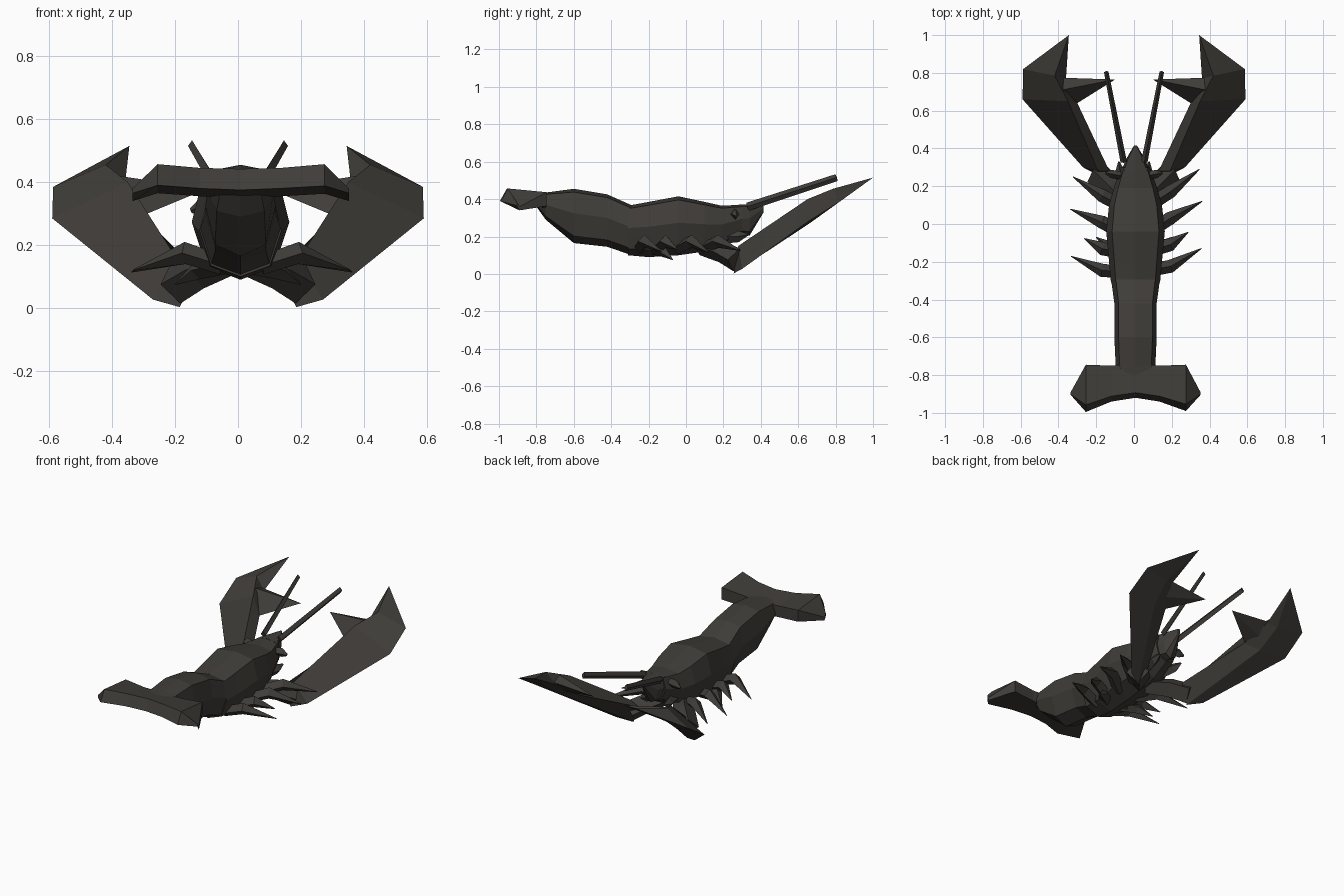
import bpy, bmesh
from mathutils import Vector

if "Cube" in bpy.data.objects:
    bpy.data.objects.remove(bpy.data.objects["Cube"])

shell = bpy.data.materials.new("dark_shell")
shell.diffuse_color = (0.05, 0.046, 0.04, 1)
shell.use_nodes = True
shell.node_tree.nodes["Principled BSDF"].inputs["Base Color"].default_value = shell.diffuse_color


def loft(name, rings, mirror=False):
    """Skin equal-sized rings of points into a closed flat-shaded solid."""
    bm = bmesh.new()
    loops = [[bm.verts.new(p) for p in r] for r in rings]
    n = len(loops[0])
    for a, b in zip(loops, loops[1:]):
        for i in range(n):
            j = (i + 1) % n
            bm.faces.new((a[i], a[j], b[j], b[i]))
    bm.faces.new(loops[0][::-1])
    bm.faces.new(loops[-1])
    bmesh.ops.remove_doubles(bm, verts=bm.verts, dist=0.0005)
    bmesh.ops.recalc_face_normals(bm, faces=bm.faces)
    me = bpy.data.meshes.new(name)
    bm.to_mesh(me)
    bm.free()
    me.materials.append(shell)
    ob = bpy.data.objects.new(name, me)
    bpy.context.collection.objects.link(ob)
    if mirror:
        ob.modifiers.new("mirror", 'MIRROR').use_mirror_merge = False
    return ob


def limb(name, path, mirror=True):
    """Four-sided limb; path items are (point, half width, half height)."""
    rings = []
    for i, (p, w, h) in enumerate(path):
        a = Vector(path[max(i - 1, 0)][0])
        b = Vector(path[min(i + 1, len(path) - 1)][0])
        d = (b - a).normalized()
        side = d.cross(Vector((0, 0, 1))).normalized()
        up = side.cross(d)
        p = Vector(p)
        rings.append([p + side * w, p + up * h, p - side * w, p - up * h])
    return loft(name, rings, mirror)


def section(y, w, top, bot):
    """Eight-sided body section."""
    h = top - bot
    half = [(w * .80, top - h * .06), (w, top - h * .45), (w * .72, bot + h * .13)]
    pts = [(0, top)] + half + [(0, bot)] + [(-x, z) for x, z in half[::-1]]
    return [(x + .008, y, z) for x, z in pts]


# Carapace with pointed rostrum
loft("carapace", [section(*s) for s in [
    (-0.31, .13, .365, .10), (-0.20, .14, .385, .09), (-0.04, .155, .415, .10),
    (0.10, .14, .385, .12), (0.19, .115, .365, .14), (0.30, .075, .37, .20)]])
loft("rostrum", [section(*s) for s in [
    (0.28, .075, .37, .21), (0.34, .052, .372, .205), (0.415, .008, .37, .33)]])

# Arched abdomen
loft("abdomen", [section(*s) for s in [
    (-0.80, .09, .43, .36), (-0.75, .105, .435, .29), (-0.60, .112, .455, .165),
    (-0.42, .112, .425, .145), (-0.29, .13, .367, .10)]])

# Tail fan, lofted across x
fan = [(-.335, -.905, -.89, .38, .365), (-.255, -.995, -.745, .457, .39),
       (-.12, -.94, -.75, .445, .38), (.008, -.92, -.74, .442, .375),
       (.135, -.94, -.75, .445, .38), (.275, -.99, -.745, .457, .388),
       (.352, -.905, -.89, .38, .365)]
loft("tail_fan", [[(x, yb, zb), (x, yb + (yf - yb) * .15, zt), (x, yf, zt - .02), (x, yf, zb - .025)]
                  for x, yb, yf, zt, zb in fan])

# Claws: palm with fixed finger, then moving finger
tip = (.345, 1.0, .515)
loft("claw_palm", [
    [(.27, .30, .027), (.19, .28, .15), (.13, .28, .12), (.185, .255, .003)],
    [(.59, .66, .285), (.35, .65, .40), (.30, .64, .29), (.40, .66, .27)],
    [(.587, .82, .385), (.42, .785, .455), (.36, .77, .385), (.42, .79, .37)],
    [tip] * 4], True)
loft("claw_finger", [
    [(.40, .775, .40), (.38, .71, .42), (.30, .64, .295), (.38, .70, .32)],
    [(.10, .765, .378)] * 4], True)

# Claw arms
limb("claw_arm", [((.03, .08, .15), .05, .05), ((.12, .19, .12), .065, .06),
                  ((.20, .27, .075), .065, .065)])

# Walking legs (base, knee, tip), raked slightly forward on the right
legs = [((.335, .27, .125), .09, .16), ((.35, .10, .115), -.05, .02),
        ((.275, -.06, .13), -.15, -.12), ((.345, -.15, .12), -.25, -.235)]
for s, word in ((1, "right"), (-1, "left")):
    for i, (end, y0, y1) in enumerate(legs):
        path = [((.06, y0, .135), .035, .03), ((.18, y1, .175), .035, .035), (end, .002, .002)]
        limb("%s_leg_%d" % (word, i + 1),
             [((s * x + .012, y + .06 * s * x, z), w, h) for (x, y, z), w, h in path], False)
    # Folded underside stub between the legs
    limb(word + "_under_stub", [((s * .03, -.20, .14), .05, .03), ((s * .13, -.12, .12), .03, .03),
                                ((s * .20, -.07, .075), .002, .002)], False)

# Antennae, eye stalks and mouth feelers
limb("antenna", [((.055, .33, .36), .017, .022), ((.147, .805, .515), .012, .019)])
limb("eye_stalk", [((.04, .25, .32), .02, .025), ((.12, .265, .32), .022, .028),
                   ((.15, .27, .31), .006, .008)])
limb("mouth_feeler", [((.05, .18, .20), .03, .04), ((.075, .28, .20), .025, .03),
                      ((.08, .33, .21), .004, .006)])
